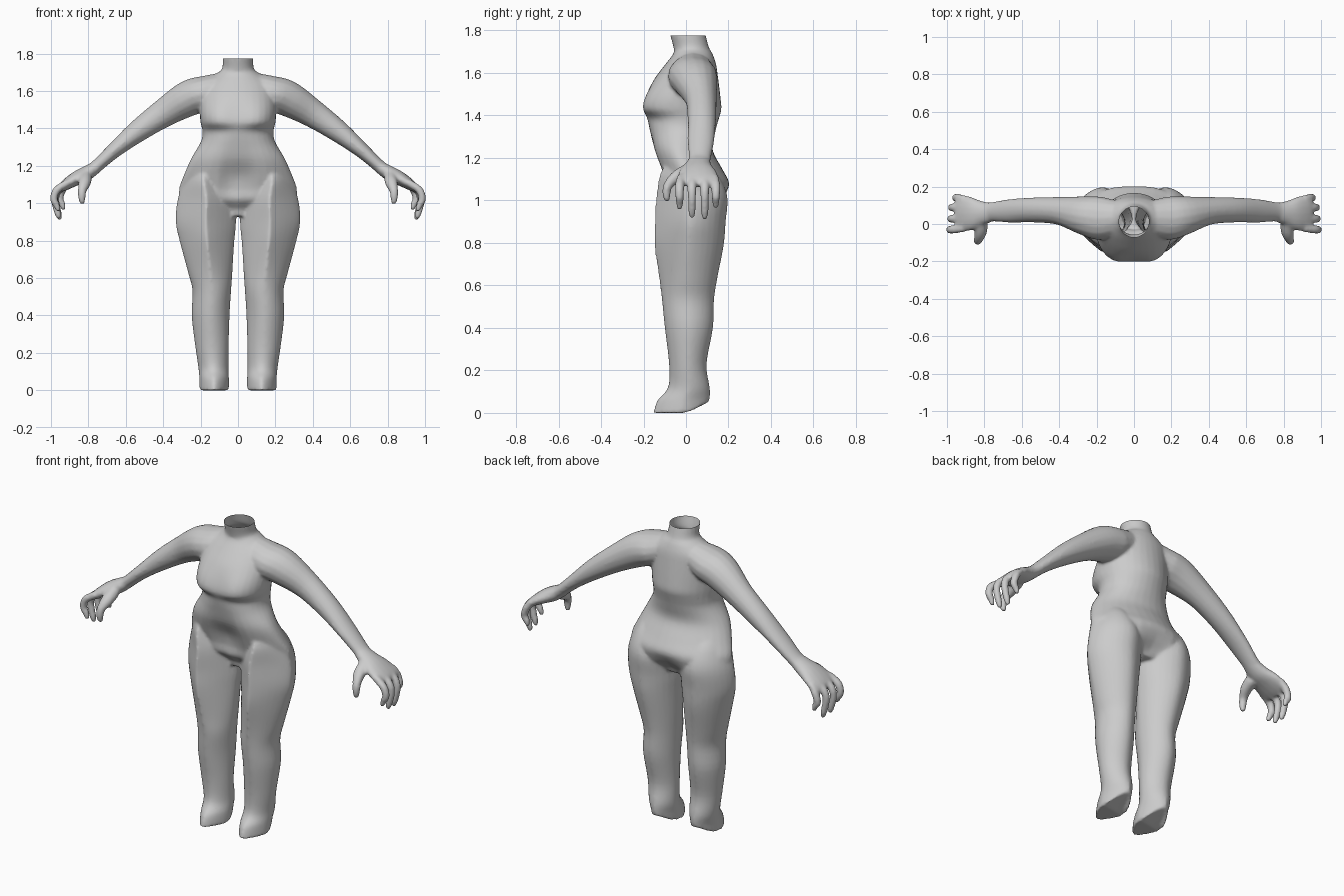
import bpy, bmesh, math
from mathutils import Vector

cube = bpy.data.objects.get("Cube")
if cube:
    bpy.data.objects.remove(cube)

skin = bpy.data.materials.new("plain grey")
skin.use_nodes = True
GREY = (0.6, 0.6, 0.6, 1)
skin.diffuse_color = GREY
skin.node_tree.nodes["Principled BSDF"].inputs["Base Color"].default_value = GREY

bm = bmesh.new()
N = 32


def refine(rows, steps=4):
    """Smooth in-between sections through the given ones."""
    out = []
    for i in range(len(rows) - 1):
        quad = [rows[max(i - 1, 0)], rows[i], rows[i + 1], rows[min(i + 2, len(rows) - 1)]]
        for k in range(steps):
            t = k / steps
            out.append([b + t / 2 * (c - a + t * (2 * a - 5 * b + 4 * c - d
                                                  + t * (3 * b - 3 * c + d - a)))
                        for a, b, c, d in zip(*quad)])
    return out + [rows[-1]]


def loft(rings):
    """Closed skin over a list of point rings."""
    loops = [[bm.verts.new(p) for p in ring] for ring in rings]
    for a, b in zip(loops, loops[1:]):
        for i in range(len(a)):
            j = (i + 1) % len(a)
            bm.faces.new((a[i], a[j], b[j], b[i]))
    bm.faces.new(loops[0])
    bm.faces.new(loops[-1])


def level_ring(z, x0, x1, front, back, power, trim, dip=0, cleft=0):
    """Horizontal superellipse with trimmed front corners and hollows at the centre."""
    ring = []
    for i in range(N):
        a = math.tau * i / N
        c, s = math.cos(a), math.sin(a)
        x = (x0 + x1) / 2 + (x1 - x0) / 2 * math.copysign(abs(c) ** (2 / power), c)
        y = (front + back) / 2 + (back - front) / 2 * math.copysign(abs(s) ** (2 / power), s)
        fall = abs(s) * math.exp(-(x / 0.1) ** 2)
        y += fall * dip + trim * abs(c * s) if s < 0 else -fall * cleft
        ring.append(Vector((x, y, z)))
    return ring


def tube(path, side):
    """Limb along points (x, y, z, thickness radius, sideways radius)."""
    path = refine(path)
    pts = [Vector((p[0] * side, p[1], p[2])) for p in path]
    rings = []
    for i, c in enumerate(pts):
        t = (pts[min(i + 1, len(pts) - 1)] - pts[max(i - 1, 0)]).normalized()
        across = Vector((0, 1, 0))
        across = (across - t * across.dot(t)).normalized()
        up = t.cross(across)
        rings.append([c + up * path[i][3] * math.cos(k * math.tau / 16)
                      + across * path[i][4] * math.sin(k * math.tau / 16) for k in range(16)])
    loft(rings)


# torso and neck: height, half width, front, back, roundness, corner trim, hollow, cleft
torso = [
    (.93, .10, -.03, .12, 1.9, 0, 0, 0), (.97, .26, -.08, .185, 1.8, .06, .04, .05),
    (1.02, .31, -.14, .207, 1.8, .08, .06, .03), (1.08, .315, -.16, .213, 1.8, .08, .08, .01),
    (1.15, .29, -.175, .17, 1.9, .06, .08, 0), (1.24, .25, -.185, .125, 2, .03, .04, 0),
    (1.33, .198, -.18, .14, 2, 0, .01, 0), (1.385, .19, -.182, .155, 2, 0, 0, 0),
    (1.43, .20, -.235, .167, 2, 0, .035, 0), (1.49, .205, -.222, .162, 2, 0, .035, 0),
    (1.57, .20, -.16, .152, 2, 0, .01, 0), (1.64, .18, -.098, .142, 2, 0, 0, 0),
    (1.69, .12, -.06, .125, 2, 0, 0, 0), (1.72, .085, -.059, .108, 2, 0, 0, 0),
    (1.79, .082, -.078, .09, 2, 0, 0, 0)]
loft([level_ring(z, -w, w, *rest) for z, w, *rest in refine(torso)])

# leg and foot: height, inner side, outer side, front, back, roundness, corner trim
leg = [
    (1.2, .12, .235, -.08, .08, 1.9, 0), (1.12, .08, .285, -.125, .15, 1.8, .05),
    (1.02, .015, .323, -.142, .195, 1.75, .08), (.90, .01, .333, -.148, .187, 1.75, .08),
    (.79, .02, .31, -.15, .178, 1.75, .07), (.63, .03, .267, -.127, .147, 1.8, .03),
    (.53, .037, .243, -.113, .132, 1.8, 0), (.40, .045, .248, -.10, .127, 1.8, 0),
    (.23, .05, .228, -.08, .097, 1.8, 0), (.12, .05, .212, -.085, .112, 1.75, 0),
    (.06, .048, .207, -.135, .112, 1.55, 0), (0, .048, .207, -.155, .11, 1.45, 0)]

# arm: the shoulder down to the wrist
arm = [
    (.05, .04, 1.63, .075, .08), (.17, .03, 1.59, .093, .115),
    (.265, .045, 1.56, .096, .105), (.40, .07, 1.48, .076, .075),
    (.54, .075, 1.382, .059, .067), (.665, .07, 1.28, .041, .063),
    (.76, .065, 1.195, .034, .052), (.80, .06, 1.17, .034, .055)]

# palm
hand = [
    (.74, .065, 1.205, .03, .045), (.81, .058, 1.16, .04, .065),
    (.87, .055, 1.13, .037, .09), (.93, .058, 1.092, .027, .10), (.95, .058, 1.07, .015, .09)]

thumb = [
    (.815, .01, 1.14, .034, .035), (.82, -.045, 1.11, .034, .03),
    (.833, -.085, 1.07, .024, .022), (.835, -.092, 1.03, .02, .02), (.832, -.088, .995, .012, .012)]

# fingers: sideways place, reach, tip height
fingers = [(-.03, .985, .96), (.028, .98, .92), (.088, .975, .915), (.14, .955, .965)]

for side in (1, -1):
    rings = [level_ring(z, *sorted((a * side, b * side)), *rest)
             for z, a, b, *rest in refine(leg)]
    for ring in rings:  # raised heel
        for p in ring:
            p.z = max(p.z, (p.y - .02) * .6)
    loft(rings)
    tube(arm, side)
    tube(hand, side)
    tube(thumb, side)
    for y, reach, tip in fingers:
        tube([(.91, y * .9 + .005, 1.11, .02, .022), (reach - .015, y, 1.07, .021, .022),
              (reach, y, 1.02, .02, .02), (reach - .015, y, tip + .03, .018, .018),
              (reach - .025, y, tip - .003, .011, .011)], side)

bmesh.ops.recalc_face_normals(bm, faces=bm.faces)
mesh = bpy.data.meshes.new("body")
bm.to_mesh(mesh)
bm.free()
body = bpy.data.objects.new("body", mesh)
bpy.context.scene.collection.objects.link(body)

# fuse the parts into one soft skin
fuse = body.modifiers.new("fuse", 'REMESH')
fuse.mode = 'VOXEL'
fuse.voxel_size = 0.008
soften = body.modifiers.new("soften", 'SMOOTH')
soften.factor = 0.5
soften.iterations = 8
thin = body.modifiers.new("thin", 'DECIMATE')
thin.ratio = 0.4
graph = bpy.context.evaluated_depsgraph_get()
fused = bpy.data.meshes.new_from_object(body.evaluated_get(graph))
body.modifiers.clear()
body.data = fused
bpy.data.meshes.remove(mesh)
fused.name = "body"

# open the neck
bm = bmesh.new()
bm.from_mesh(fused)
bmesh.ops.bisect_plane(bm, geom=bm.verts[:] + bm.edges[:] + bm.faces[:],
                       plane_co=(0, 0, 1.775), plane_no=(0, 0, 1), clear_outer=True)
bm.to_mesh(fused)
bm.free()

fused.materials.clear()
fused.materials.append(skin)
bpy.ops.object.select_all(action='DESELECT')
body.select_set(True)
bpy.context.view_layer.objects.active = body
bpy.ops.object.shade_smooth_by_angle(angle=math.radians(60))
